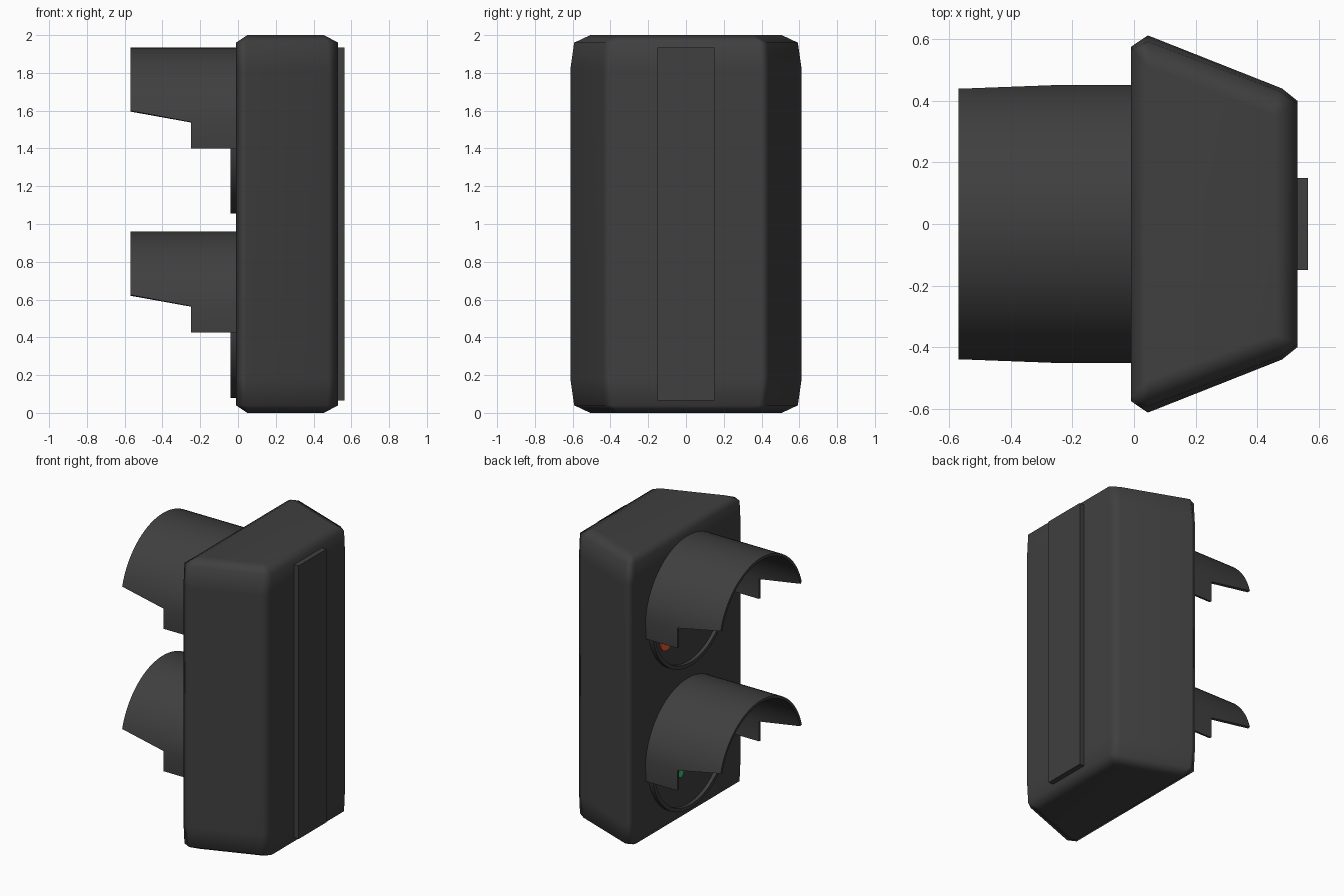
import bpy, bmesh, math
from mathutils import Matrix

cube = bpy.data.objects.get("Cube")
if cube:
    bpy.data.objects.remove(cube, do_unlink=True)


def material(name, rgb):
    m = bpy.data.materials.new(name)
    m.use_nodes = True
    m.diffuse_color = (*rgb, 1)
    bsdf = m.node_tree.nodes["Principled BSDF"]
    bsdf.inputs["Base Color"].default_value = (*rgb, 1)
    bsdf.inputs["Roughness"].default_value = 0.7
    return m


housing_grey = material("housing grey", (0.05, 0.05, 0.05))
stop_orange = material("stop orange", (0.85, 0.11, 0.03))
walk_green = material("walk green", (0.04, 0.55, 0.18))


def finish(name, bm, mat, angle=None):
    bmesh.ops.recalc_face_normals(bm, faces=bm.faces)
    mesh = bpy.data.meshes.new(name)
    bm.to_mesh(mesh)
    bm.free()
    ob = bpy.data.objects.new(name, mesh)
    bpy.context.collection.objects.link(ob)
    mesh.materials.append(mat)
    if angle:
        bpy.ops.object.select_all(action="DESELECT")
        ob.select_set(True)
        bpy.context.view_layer.objects.active = ob
        bpy.ops.object.shade_smooth_by_angle(angle=math.radians(angle))
    return ob


def bridge(bm, loops):
    """Join consecutive closed loops of vertices with quads."""
    for p, q in zip(loops, loops[1:]):
        for i in range(len(p)):
            j = (i + 1) % len(p)
            bm.faces.new((p[i], p[j], q[j], q[i]))


# Tapered housing lofted through softened horizontal outlines
cap = [(0.05, 0.505), (0.06, 0.507), (0.45, 0.36), (0.455, 0.355)]
shoulder = [(-0.01, 0.565), (0.045, 0.592), (0.475, 0.43), (0.53, 0.39)]
full = [(-0.01, 0.575), (0.045, 0.612), (0.48, 0.44), (0.53, 0.40)]
levels = [(0, cap), (0.04, shoulder), (0.18, full), (1.82, full), (1.96, shoulder), (2, cap)]
bm = bmesh.new()
loops = []
for z, half in levels:
    outline = half + [(x, -y) for x, y in reversed(half)]
    loops.append([bm.verts.new((x, y, z)) for x, y in outline])
bridge(bm, loops)
bm.faces.new(loops[0])
bm.faces.new(loops[-1])
housing = finish("housing", bm, housing_grey, 70)
housing.modifiers.new("even_shading", "WEIGHTED_NORMAL").keep_sharp = True

# Mounting strip on the side away from the lamps
bm = bmesh.new()
bmesh.ops.create_cube(bm, size=1, matrix=Matrix.Translation((0.54, 0, 1)) @ Matrix.Diagonal((0.05, 0.3, 1.87, 1)))
finish("mounting_strip", bm, housing_grey)


def rim(name, z):
    profile = [(-0.04, 0.4), (-0.04, 0.425), (0.0, 0.425), (0.0, 0.4)]
    bm = bmesh.new()
    loops = []
    for i in range(64):
        a = math.tau * i / 64
        loops.append([bm.verts.new((x, r * math.cos(a), z + r * math.sin(a))) for x, r in profile])
    bridge(bm, loops + loops[:1])
    finish(name, bm, housing_grey, 40)


def disc(bm, x0, x1, radius, y, z):
    place = Matrix.Translation(((x0 + x1) / 2, y, z)) @ Matrix.Rotation(math.pi / 2, 4, "Y")
    bmesh.ops.create_cone(bm, cap_ends=True, segments=48, radius1=radius,
                          radius2=radius, depth=x1 - x0, matrix=place)


def visor(name, z, outer=0.455, inner=0.437):
    """Cylindrical hood with a stepped, slanted lower edge."""
    low, step, tip = (math.asin(h / outer) for h in (-0.08, 0.06, 0.12))
    side = [(low, 0.25), (step, 0.25), (tip, 0.57)]
    count = 40
    arc = [(tip + (math.pi - 2 * tip) * i / count, 0.57) for i in range(1, count)]
    columns = side + arc + [(math.pi - a, length) for a, length in reversed(side)]
    bm = bmesh.new()
    loops = []
    for a, length in columns:
        section = [(0, outer), (-length, outer), (-length, inner), (0, inner)]
        loops.append([bm.verts.new((x, r * math.cos(a), z + r * math.sin(a))) for x, r in section])
    bridge(bm, loops)
    bm.faces.new(loops[0])
    bm.faces.new(loops[-1])
    finish(name, bm, housing_grey, 35)


FRONT, BACK = -0.023, -0.016


def limb(bm, start, end, width):
    """Thin rounded bar between two (y, z) points on the lens."""
    dy, dz = end[0] - start[0], end[1] - start[1]
    length = math.hypot(dy, dz)
    place = (Matrix.Translation(((FRONT + BACK) / 2, (start[0] + end[0]) / 2, (start[1] + end[1]) / 2))
             @ Matrix.Rotation(math.atan2(dz, dy), 4, "X")
             @ Matrix.Diagonal((BACK - FRONT, length, width, 1)))
    bmesh.ops.create_cube(bm, size=1, matrix=place)
    disc(bm, FRONT, BACK, width / 2, *end)


def figure(name, z, mat, size, limbs):
    """Person sign: round head plus bars, all relative to the lens centre."""
    bm = bmesh.new()
    disc(bm, FRONT, BACK, 0.075 * size, 0, z + 0.27 * size)
    for start, end, width in limbs:
        a, b = ((y * size, z + h * size) for y, h in (start, end))
        limb(bm, a, b, width * size)
    finish(name, bm, mat)


standing = [((0, 0.18), (0, -0.02), 0.2)]
for s in (1, -1):
    standing.append(((s * 0.04, -0.01), (s * 0.24, -0.17), 0.13))
    standing.append(((s * 0.07, 0.15), (s * 0.2, -0.01), 0.07))

walking = [((0, 0.17), (0, -0.04), 0.15),
           ((0.02, -0.03), (0.13, -0.25), 0.08), ((-0.02, -0.03), (-0.12, -0.25), 0.08),
           ((0.03, 0.15), (0.17, 0.02), 0.06), ((-0.03, 0.15), (-0.16, 0.0), 0.06)]

# Two lamps: lens, rim, hood and lit sign
for label, z in (("upper", 1.48), ("lower", 0.505)):
    bm = bmesh.new()
    disc(bm, BACK, 0.0, 0.405, 0, z)
    finish(label + "_lens", bm, housing_grey, 40)
    rim(label + "_rim", z)
    visor(label + "_visor", z)
figure("stop_figure", 1.48, stop_orange, 1, standing)
figure("walk_figure", 0.505, walk_green, 0.65, walking)
